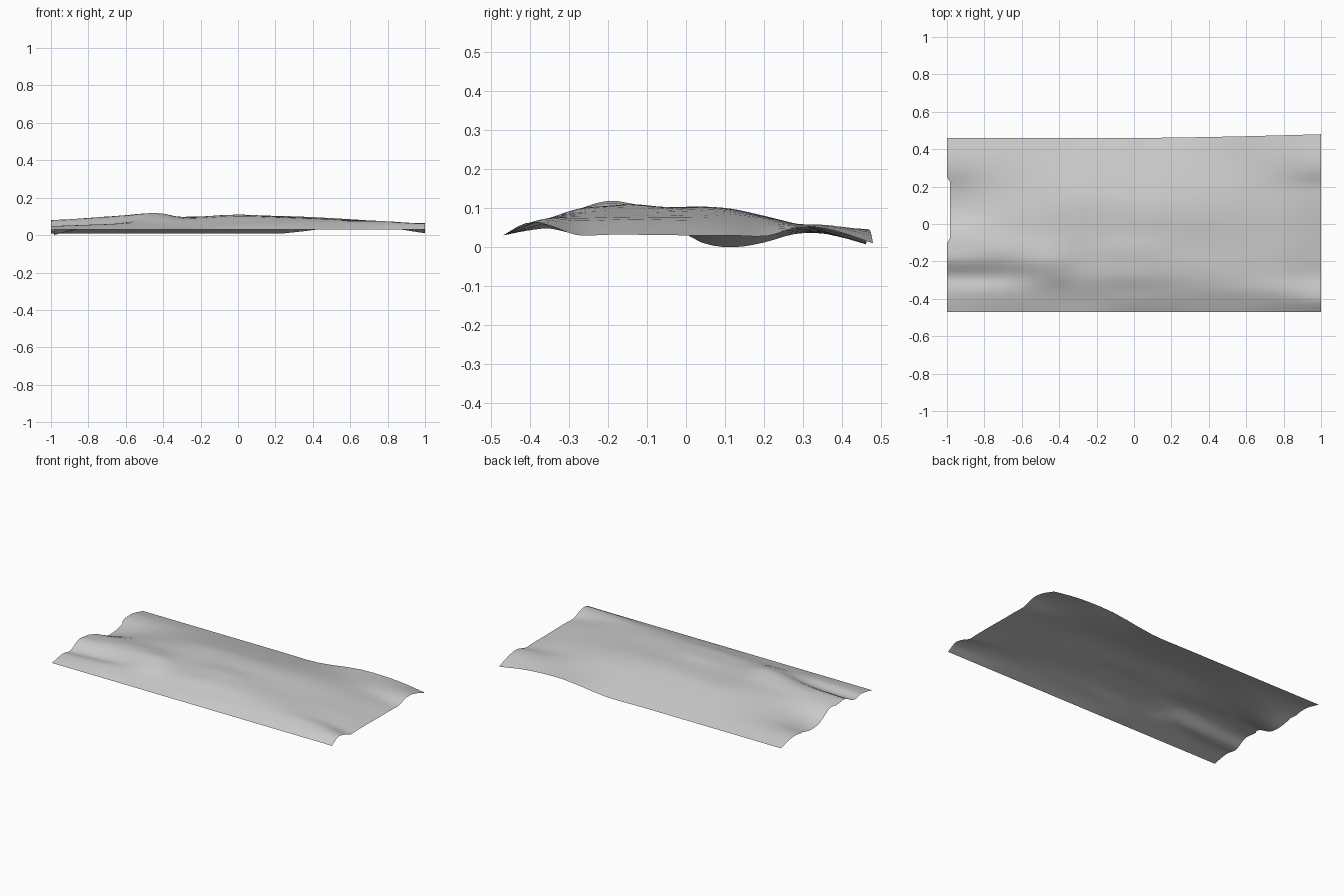
import bpy, bmesh

if "Cube" in bpy.data.objects:
    bpy.data.objects.remove(bpy.data.objects["Cube"])

# Control grid: cross-sections along x, heights in thousandths at the y stations
XS = [-1, -.72, -.45, -.28, 0, .25, .55, .8, 1]
YS = [-.47, -.41, -.35, -.28, -.20, -.13, -.05, .04, .12, .20, .28, .36, .46]
PROFILES = [
    [30, 42, 48, 38, 78, 74, 62, 12, 0, 12, 34, 34, 10],
    [30, 48, 58, 52, 88, 98, 84, 70, 58, 50, 44, 34, 10],
    [30, 48, 66, 96, 119, 110, 98, 95, 88, 74, 56, 36, 10],
    [30, 46, 66, 86, 94, 96, 96, 98, 96, 80, 60, 38, 10],
    [30, 56, 74, 98, 106, 110, 103, 104, 98, 80, 60, 38, 10],
    [30, 55, 75, 92, 98, 97, 98, 102, 96, 80, 60, 38, 10],
    [30, 54, 74, 82, 84, 84, 86, 88, 84, 74, 60, 50, 44],
    [30, 60, 74, 68, 70, 72, 70, 68, 62, 54, 58, 56, 38],
    [30, 62, 56, 31, 32, 32, 31, 30, 30, 29, 52, 44, 10],
]
STEPS = 3


def spline(vals):
    """Resample a list of numbers with a Catmull-Rom curve."""
    n, out = len(vals), []
    p = [2 * vals[0] - vals[1]] + list(vals) + [2 * vals[-1] - vals[-2]]
    for i in range(n - 1):
        a, b, c, d = p[i:i + 4]
        for k in range(STEPS):
            t = k / STEPS
            out.append(b + .5 * t * (c - a + t * (2*a - 5*b + 4*c - d + t * (3*(b - c) + d - a))))
    return out + [vals[-1]]


xs, ys = spline(XS), spline(YS)
rows = [spline(r) for r in PROFILES]                 # refine along y
cols = [spline(c) for c in zip(*rows)]               # then along x

# Draped cloth sheet: single open surface
bm = bmesh.new()
grid = []
for j, y in enumerate(ys):
    line = []
    for i, x in enumerate(xs):
        back = max(0, y / .46)
        yy = y + back * .02 * max(0, x) ** 1.5       # back edge flares to the right
        if x < -.9 and -.1 < y < .25:                # left edge tucks in at the dip
            x += .015 * (-x - .9) / .1
        line.append(bm.verts.new((x, yy, max(0, cols[j][i] / 1000))))
    grid.append(line)
for a, b in zip(grid, grid[1:]):
    for i in range(len(a) - 1):
        bm.faces.new((a[i], a[i + 1], b[i + 1], b[i])).smooth = True

mesh = bpy.data.meshes.new("cloth_sheet")
bm.to_mesh(mesh)
bm.free()
bpy.context.collection.objects.link(bpy.data.objects.new("cloth_sheet", mesh))
